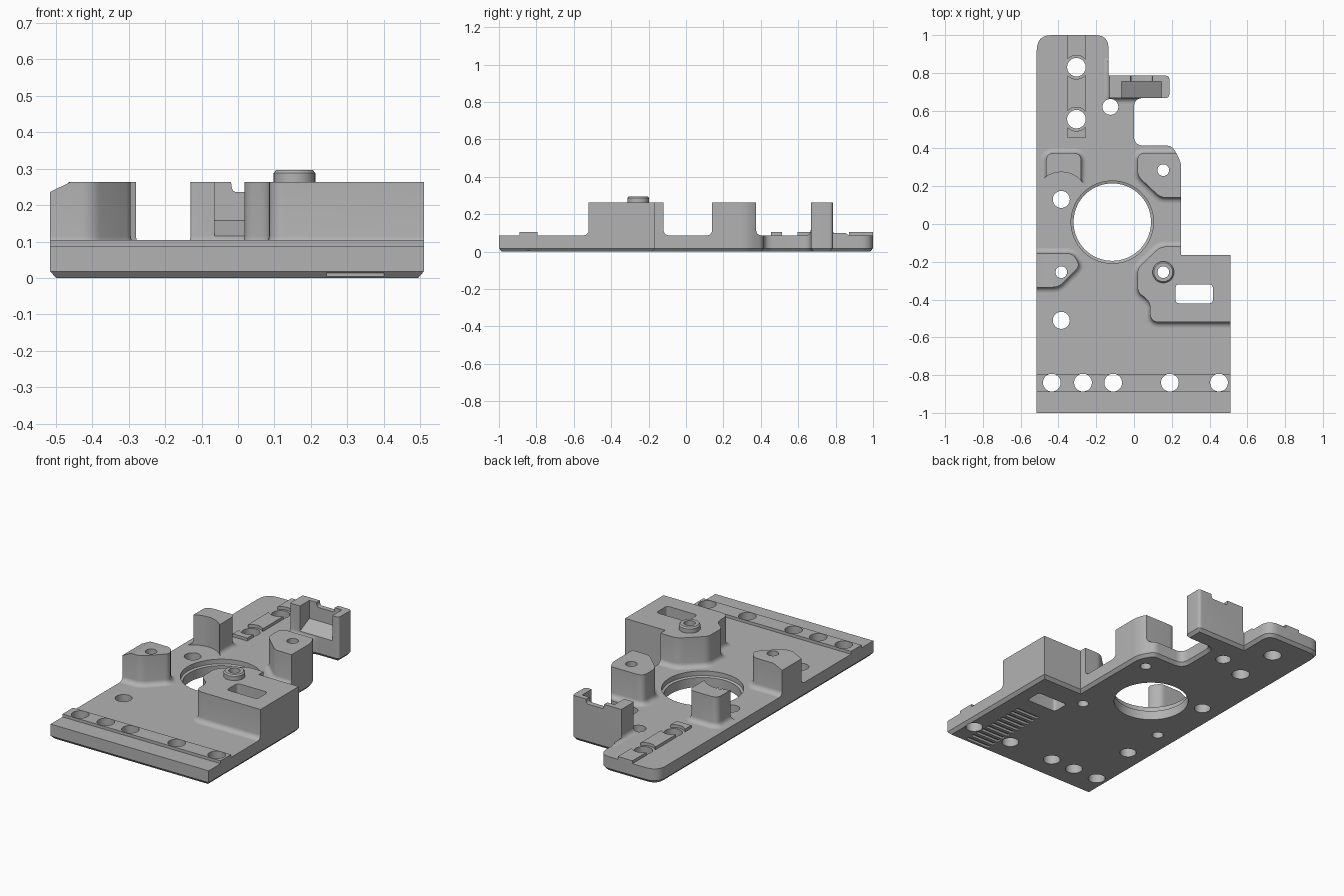
import bpy, bmesh, math
from mathutils import Vector

if "Cube" in bpy.data.objects:
    bpy.data.objects.remove(bpy.data.objects["Cube"])

GREY = (0.45, 0.45, 0.45, 1)
mat = bpy.data.materials.new("machined grey")
mat.use_nodes = True
mat.diffuse_color = GREY
mat.node_tree.nodes["Principled BSDF"].inputs["Base Color"].default_value = GREY

PLATE_TOP, POST_TOP, RAIL_TOP = 0.087, 0.263, 0.104


def rounded(corners, steps=6):
    """Polygon from (x, y, cut) corners; each cut is blended with a curve."""
    out = []
    for i, (x, y, d) in enumerate(corners):
        p = Vector((x, y))
        if d == 0:
            out.append(p)
            continue
        a = Vector(corners[i - 1][:2]) - p
        b = Vector(corners[(i + 1) % len(corners)][:2]) - p
        a, b = p + a.normalized() * d, p + b.normalized() * d
        for k in range(steps + 1):
            t = k / steps
            out.append(a * (1 - t) ** 2 + p * (2 * t * (1 - t)) + b * t * t)
    return out


def offset(poly, dist):
    """Move a counter-clockwise polygon outward with mitred corners."""
    out = []
    for i, p in enumerate(poly):
        a = (p - poly[i - 1]).normalized()
        b = (poly[(i + 1) % len(poly)] - p).normalized()
        n1, n2 = Vector((a.y, -a.x)), Vector((b.y, -b.x))
        out.append(p + (n1 + n2) * dist / (1 + n1.dot(n2)))
    return out


def circle(x, y, r, n=40):
    return [Vector((x + r * math.cos(math.tau * k / n),
                    y + r * math.sin(math.tau * k / n))) for k in range(n)]


def rect(x0, x1, y0, y1, r=0):
    return rounded([(x0, y0, r), (x1, y0, r), (x1, y1, r), (x0, y1, r)])


def loft(bm, levels):
    """Solid through (polygon, height) levels."""
    rings = [[bm.verts.new((p.x, p.y, z)) for p in poly] for poly, z in levels]
    for lo, hi in zip(rings, rings[1:]):
        for i in range(len(lo)):
            j = (i + 1) % len(lo)
            bm.faces.new((lo[i], lo[j], hi[j], hi[i]))
    bm.faces.new(rings[0][::-1])
    bm.faces.new(rings[-1])


def solid(name, *lofts):
    bm = bmesh.new()
    for levels in lofts:
        loft(bm, levels)
    bmesh.ops.recalc_face_normals(bm, faces=bm.faces)
    me = bpy.data.meshes.new(name)
    bm.to_mesh(me)
    bm.free()
    me.materials.append(mat)
    ob = bpy.data.objects.new(name, me)
    bpy.context.collection.objects.link(ob)
    return ob


def prism(poly, z0=-0.2, z1=0.6):
    return [(poly, z0), (poly, z1)]


helpers = []


def helper(name, *lofts):
    ob = solid(name, *lofts)
    ob.hide_render = True
    helpers.append(ob)
    return ob


def finish(ob, cutters, keep=None):
    """Apply the booleans and shade the part."""
    for op, tools in (("INTERSECT", [keep] if keep else []), ("DIFFERENCE", cutters)):
        for tool in tools:
            m = ob.modifiers.new("cut", "BOOLEAN")
            m.operation, m.object, m.solver = op, tool, "EXACT"
    dg = bpy.context.evaluated_depsgraph_get()
    me = bpy.data.meshes.new_from_object(ob.evaluated_get(dg))
    ob.modifiers.clear()
    ob.data = me
    bpy.ops.object.select_all(action="DESELECT")
    ob.select_set(True)
    bpy.context.view_layer.objects.active = ob
    bpy.ops.object.shade_smooth_by_angle()


# Plate outline, shared by the plate and the envelope that trims the posts
outline = rounded([
    (-0.515, -1, 0), (0.51, -1, 0), (0.51, -0.165, 0), (0.25, -0.165, 0),
    (0.25, 0.33, 0.04), (0.2, 0.415, 0.03), (0, 0.415, 0.05), (0, 0.667, 0.05),
    (0.187, 0.667, 0.02), (0.187, 0.785, 0.02), (-0.135, 0.785, 0),
    (-0.135, 1, 0.07), (-0.515, 1, 0.08)])
envelope = helper("envelope", prism(outline))

# Through holes, the rectangular slot and the vent grooves underneath
HOLES = [(-0.385, 0.13, 0.045), (-0.385, -0.51, 0.045), (-0.125, 0.62, 0.042),
         (-0.305, 0.83, 0.049), (-0.305, 0.555, 0.049),
         (-0.385, -0.255, 0.031), (0.155, 0.285, 0.031), (0.155, -0.255, 0.031)]
HOLES += [(x, -0.84, 0.047) for x in (-0.435, -0.27, -0.11, 0.19, 0.45)]
cuts = [prism(circle(*h)) for h in HOLES]
cuts.append(prism(rect(0.22, 0.418, -0.42, -0.32, 0.02)))
bore, rim = circle(-0.115, 0.01, 0.205, 72), circle(-0.115, 0.01, 0.218, 72)
cuts.append([(bore, -0.2), (bore, 0.055), (rim, 0.06), (rim, 0.6)])
for k in range(12):
    y = -1.01 + 0.042 * k
    cuts.append(prism(rect(0.243, 0.4, y, y + 0.022), -0.1, 0.013))
hole_cutter = helper("hole_cutter", *cuts)

# Base plate with chamfered underside
plate = solid("base_plate", [(offset(outline, -0.016), 0), (outline, 0.018),
                             (outline, PLATE_TOP)])
finish(plate, [hole_cutter])


def post(name, corners, extra=()):
    """Upright block with a fillet where it meets the plate."""
    poly, r = rounded(corners), 0.028
    levels = [(offset(poly, r), PLATE_TOP - 0.006)]
    for k in range(6):
        a = math.pi / 2 * k / 5
        levels.append((offset(poly, r * (1 - math.sin(a))),
                       PLATE_TOP + r * (1 - math.cos(a))))
    levels.append((poly, POST_TOP))
    finish(solid(name, *[levels]), [hole_cutter, *extra], envelope)


# Back left post, hollowed around the neighbouring screw hole
screw_clearance = helper("screw_clearance",
                         prism(circle(-0.385, 0.13, 0.145), PLATE_TOP))
post("back_right_post", [(-0.465, 0.2, 0), (-0.28, 0.2, 0), (-0.28, 0.375, 0.04),
                         (-0.465, 0.375, 0.04)], [screw_clearance])

# Side post with sloped outer top edge
slope = helper("slope_cutter", prism(rect(-0.03, 0.2, -0.3, 0.3), 0, 0.2))
slope.location = (-0.515, -0.25, 0.236)
slope.rotation_euler.y = -math.atan2(0.027, 0.055)
post("front_right_post", [(-0.56, -0.335, 0), (-0.4, -0.335, 0.03),
                          (-0.285, -0.22, 0.03), (-0.325, -0.155, 0.03),
                          (-0.56, -0.155, 0)], [slope])

# Back post on the other side
post("back_left_post", [(0.14, 0.14, 0.03), (0.3, 0.14, 0), (0.3, 0.375, 0),
                        (0.018, 0.375, 0.04), (0.018, 0.255, 0.03)])

# Large corner block
post("corner_block", [(0.56, -0.12, 0), (0.14, -0.12, 0.03), (0.018, -0.235, 0.03),
                      (0.018, -0.36, 0.03), (0.085, -0.41, 0.035),
                      (0.085, -0.52, 0.05), (0.56, -0.52, 0)])

# Raised collar on the corner block
c = (0.155, -0.255)
collar = solid("collar", [(circle(*c, 0.057), POST_TOP - 0.01), (circle(*c, 0.057), 0.288),
                          (circle(*c, 0.05), 0.296)])
finish(collar, [hole_cutter])

# Bracket: pocket with sloped floor, open at the front, notched back wall
floor, ceiling = rect(-0.065, 0.145, 0.6, 0.755), rect(-0.065, 0.145, 0.6, 0.755)
pocket = helper("pocket_cutter", [(floor, 0.084), (ceiling, 0.5)])
for v in pocket.data.vertices:
    if v.co.z < 0.1 and v.co.y > 0.7:
        v.co.z = 0.157
notch = helper("notch_cutter", prism(rect(-0.14, 0.14, -0.02, 0.1, 0.03), -0.1, 0.1))
notch.rotation_euler = (math.pi / 2, 0, 0)
notch.location = (0.04, 0.8, 0.256)
notch.scale = (0.42, 1, 1)
post("bracket", [(-0.13, 0.667, 0.01), (0.25, 0.667, 0), (0.25, 0.85, 0),
                 (-0.13, 0.85, 0)], [pocket, notch])

# Rails: one across the front, one broken by clearances along the arm
low = PLATE_TOP - 0.006
front_rail = solid("front_rail", prism(rect(-0.55, 0.55, -0.89, -0.793), low, RAIL_TOP))
finish(front_rail, [hole_cutter], envelope)
clearance = helper("rail_clearance", *[prism(circle(-0.305, y, 0.063))
                                       for y in (0.83, 0.555)])
arm_rail = solid("arm_rail", prism(rect(-0.353, -0.258, 0.455, 1.05), low, RAIL_TOP))
finish(arm_rail, [clearance], envelope)

for ob in helpers:
    bpy.data.objects.remove(ob)
